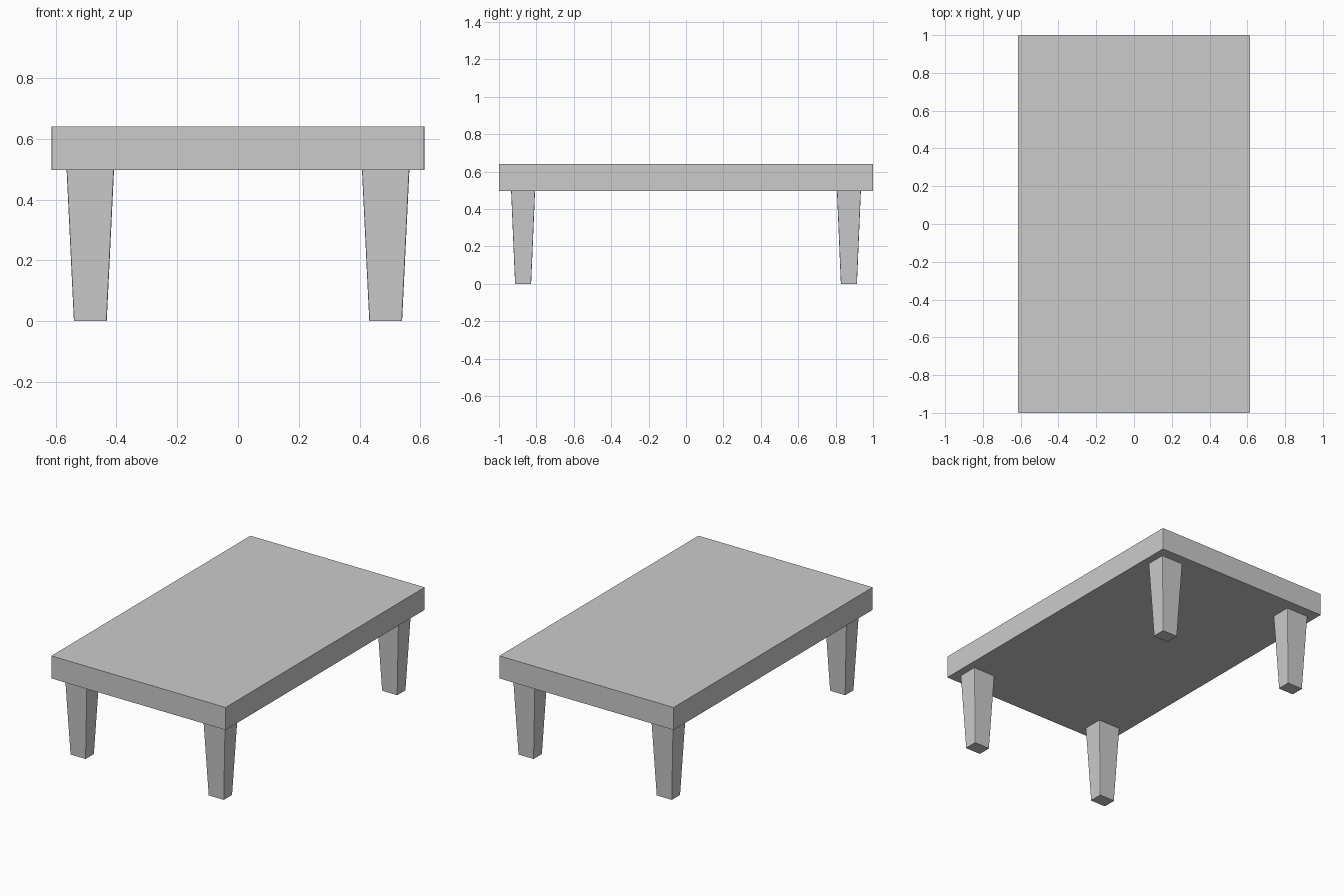
import bpy, bmesh

if "Cube" in bpy.data.objects:
    bpy.data.objects.remove(bpy.data.objects["Cube"])


def tapered_block(name, centre, z0, z1, half_bottom, half_top, bevel=0.004):
    """Box between z0 and z1 with separate bottom and top sizes and eased upright edges."""
    bm = bmesh.new()
    bmesh.ops.create_cube(bm, size=2)
    for v in bm.verts:
        half, z = (half_top, z1) if v.co.z > 0 else (half_bottom, z0)
        v.co = (centre[0] + v.co.x * half[0], centre[1] + v.co.y * half[1], z)
    upright = [e for e in bm.edges if abs(e.verts[0].co.z - e.verts[1].co.z) > 0.01]
    bmesh.ops.bevel(bm, geom=upright, offset=bevel, segments=2, profile=0.5, affect='EDGES')
    bmesh.ops.recalc_face_normals(bm, faces=bm.faces)
    mesh = bpy.data.meshes.new(name)
    bm.to_mesh(mesh)
    bm.free()
    obj = bpy.data.objects.new(name, mesh)
    bpy.context.collection.objects.link(obj)
    return obj


# Thick slab top
tapered_block("table_top", (0, 0), 0.497, 0.64, (0.613, 1.0), (0.613, 1.0))

# Four legs, narrowing towards the floor
for y_name, sy in (("front", -1), ("back", 1)):
    for x_name, sx in (("left", -1), ("right", 1)):
        tapered_block(f"{y_name}_{x_name}_leg", (sx * 0.486, sy * 0.871), 0, 0.497,
                      (0.054, 0.043), (0.078, 0.064))
